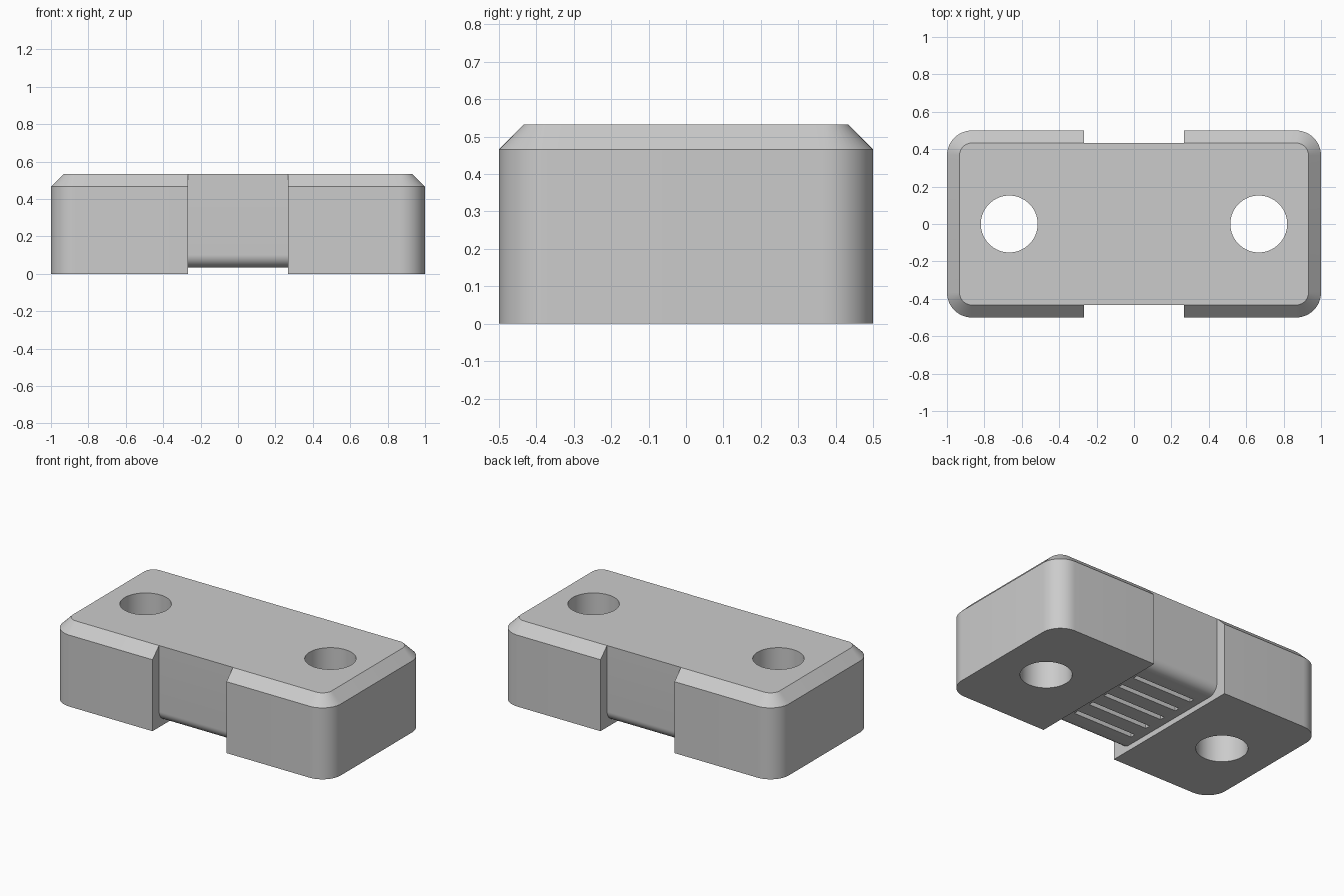
import bpy, bmesh, math
from mathutils import Vector

cube = bpy.data.objects.get("Cube")
if cube:
    bpy.data.objects.remove(cube, do_unlink=True)

HEIGHT = 0.533
CHAMFER = 0.067

grey = bpy.data.materials.new("plain grey")
grey.use_nodes = True
colour = (0.6, 0.6, 0.6, 1)
grey.diffuse_color = colour
grey.node_tree.nodes["Principled BSDF"].inputs["Base Color"].default_value = colour


def arc(cx, cy, r, start, end, steps=12):
    """Points on an arc, angles in degrees."""
    angles = [math.radians(start + (end - start) * i / steps) for i in range(steps + 1)]
    return [(cx + r * math.cos(a), cy + r * math.sin(a)) for a in angles]


def rounded_rect(hx, hy, r):
    points = []
    for i, (sx, sy) in enumerate([(1, 1), (-1, 1), (-1, -1), (1, -1)]):
        points += arc(sx * (hx - r), sy * (hy - r), r, 90 * i, 90 * i + 90)
    return points


def loft(name, rings):
    """Closed solid through rings of equal point count."""
    bm = bmesh.new()
    loops = [[bm.verts.new(p) for p in ring] for ring in rings]
    n = len(loops[0])
    for a, b in zip(loops, loops[1:]):
        for i in range(n):
            j = (i + 1) % n
            bm.faces.new((a[i], a[j], b[j], b[i]))
    bm.faces.new(loops[0][::-1])
    bm.faces.new(loops[-1])
    bmesh.ops.recalc_face_normals(bm, faces=bm.faces)
    mesh = bpy.data.meshes.new(name)
    bm.to_mesh(mesh)
    bm.free()
    obj = bpy.data.objects.new(name, mesh)
    bpy.context.collection.objects.link(obj)
    mesh.materials.append(grey)
    return obj


def along_z(points, z):
    return [Vector((x, y, z)) for x, y in points]


def along_x(points, x):
    return [Vector((x, y, z)) for y, z in points]


def cut(body, cutter):
    mod = body.modifiers.new("cut", "BOOLEAN")
    mod.operation = "DIFFERENCE"
    mod.solver = "EXACT"
    mod.object = cutter
    bpy.context.view_layer.objects.active = body
    bpy.ops.object.modifier_apply(modifier=mod.name)
    bpy.data.objects.remove(cutter, do_unlink=True)


# Block with rounded corners and a chamfered top
base = rounded_rect(1, 0.5, 2 * CHAMFER)
top = rounded_rect(1 - CHAMFER, 0.5 - CHAMFER, CHAMFER)
body = loft("block_body", [along_z(base, 0), along_z(base, HEIGHT - CHAMFER),
                           along_z(top, HEIGHT)])

# Waist: a U-shaped cut leaves a bridge with rounded lower edges
half, floor, r = 0.432, 0.035, 0.067
waist = [(-half, 0.7)]
waist += arc(-half + r, floor + r, r, 180, 270)
waist += arc(half - r, floor + r, r, 270, 360)
waist += [(half, 0.7), (0.7, 0.7), (0.7, -0.2), (-0.7, -0.2), (-0.7, 0.7)]
cut(body, loft("waist_cutter", [along_x(waist, -0.267), along_x(waist, 0.267)]))

# Through holes
for side in (-1, 1):
    circle = arc(side * 0.667, 0, 0.152, 0, 360, 64)[:-1]
    cut(body, loft("hole_cutter", [along_z(circle, -0.1), along_z(circle, 0.7)]))

# Grip grooves under the bridge
for i in range(-2, 3):
    y, w = i * 0.133, 0.017
    groove = [(y - w, -0.05), (y + w, -0.05), (y + w, 0.068), (y - w, 0.068)]
    cut(body, loft("groove_cutter", [along_x(groove, -0.215), along_x(groove, 0.215)]))

# Smooth the round surfaces, keep edges sharp
bpy.ops.object.select_all(action="DESELECT")
body.select_set(True)
bpy.context.view_layer.objects.active = body
bpy.ops.object.shade_smooth_by_angle(angle=math.radians(25))
